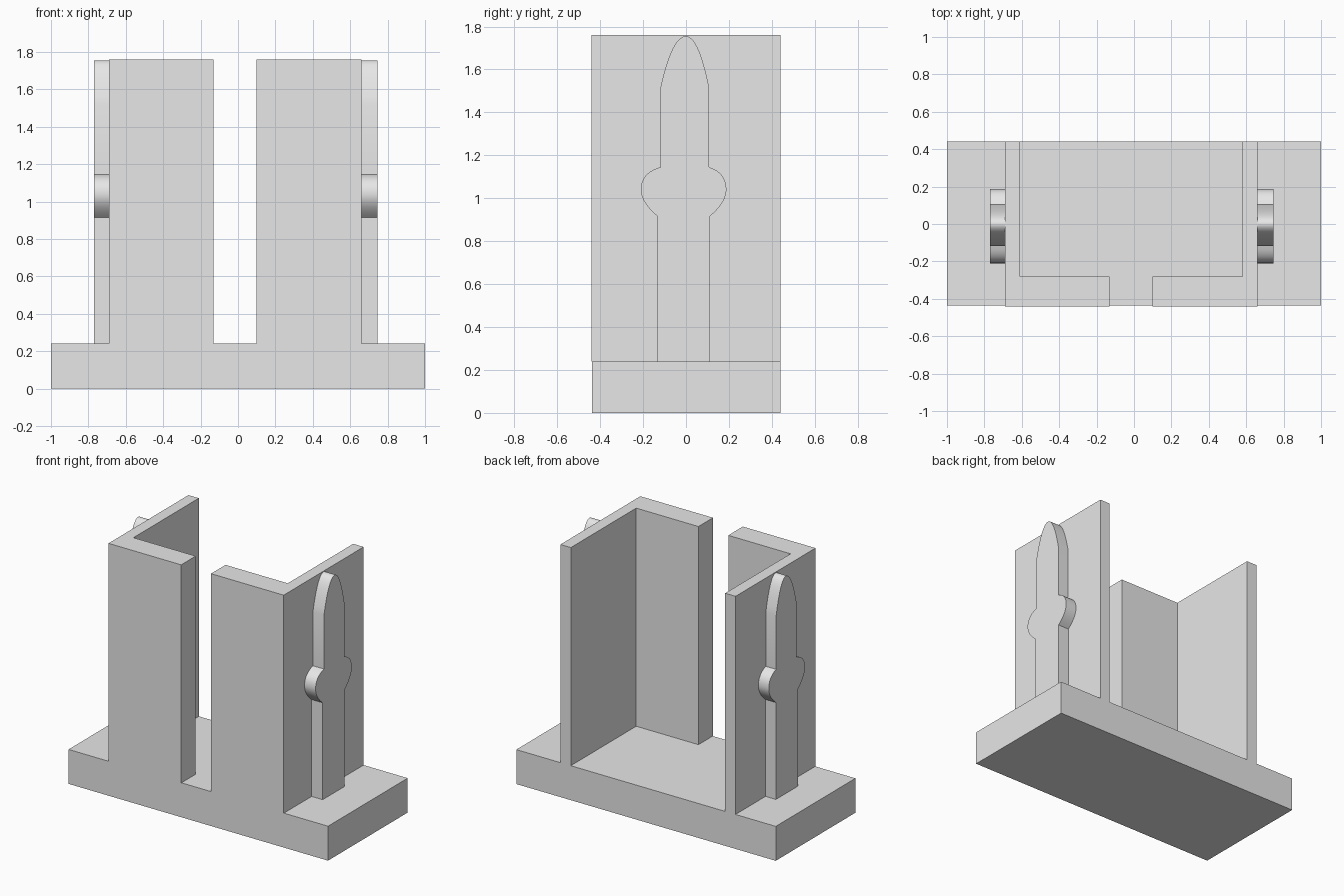
import bpy
import bmesh
from math import radians
from mathutils import Vector

cube = bpy.data.objects.get("Cube")
if cube:
    bpy.data.objects.remove(cube, do_unlink=True)

grey = bpy.data.materials.new("plain grey")
grey.use_nodes = True
COLOUR = (0.8, 0.8, 0.8, 1)
grey.diffuse_color = COLOUR
grey.node_tree.nodes["Principled BSDF"].inputs["Base Color"].default_value = COLOUR

BASE_TOP, WALL_TOP = 0.24, 1.76
FRONT, BACK = -0.44, 0.44


def prism(name, outline, offset):
    """Extrude a closed outline of 3D points along an offset."""
    bm = bmesh.new()
    face = bm.faces.new([bm.verts.new(p) for p in outline])
    result = bmesh.ops.extrude_face_region(bm, geom=[face], use_keep_orig=True)
    moved = [v for v in result["geom"] if isinstance(v, bmesh.types.BMVert)]
    bmesh.ops.translate(bm, verts=moved, vec=offset)
    bmesh.ops.recalc_face_normals(bm, faces=bm.faces[:])
    mesh = bpy.data.meshes.new(name)
    bm.to_mesh(mesh)
    bm.free()
    mesh.materials.append(grey)
    obj = bpy.data.objects.new(name, mesh)
    bpy.context.collection.objects.link(obj)
    return obj


def bend(a, control, b, steps=10):
    """Points on a quadratic curve from a to b."""
    a, control, b = Vector(a), Vector(control), Vector(b)
    return [a * (1 - t) ** 2 + control * 2 * t * (1 - t) + b * t * t
            for t in (i / steps for i in range(steps + 1))]


def plate_side(foot, neck, bulge):
    """One edge of the side plate from its foot to its pointed top."""
    return ([Vector((foot, BASE_TOP))]
            + bend((foot, 0.915), (bulge, 0.98), (bulge, 1.04))
            + bend((bulge, 1.04), (bulge, 1.12), (neck, 1.145))[1:]
            + bend((neck, 1.52), (neck * 0.55, 1.755), (0, 1.755)))


# Base slab
prism("base", [(-1, FRONT + 0.003, 0), (1, FRONT + 0.003, 0), (1, BACK, 0), (-1, BACK, 0)],
      (0, 0, BASE_TOP))

# Angled walls: a thin side with a thick front flange
for name, outer, inner, flange_end in (("left_wall", 0.66, 0.58, 0.10),
                                       ("right_wall", -0.69, -0.61, -0.13)):
    plan = [(outer, FRONT), (flange_end, FRONT), (flange_end, -0.28),
            (inner, -0.28), (inner, BACK), (outer, BACK)]
    prism(name, [(x, y, BASE_TOP) for x, y in plan], (0, 0, WALL_TOP - BASE_TOP))

# Raised plates on the outer sides
profile = plate_side(0.11, 0.107, 0.188) + plate_side(-0.132, -0.118, -0.21)[-2::-1]
for name, x, depth in (("left_plate", 0.66, 0.085), ("right_plate", -0.69, -0.08)):
    plate = prism(name, [(x, y, z) for y, z in profile], (depth, 0, 0))
    bpy.ops.object.select_all(action="DESELECT")
    plate.select_set(True)
    bpy.context.view_layer.objects.active = plate
    bpy.ops.object.shade_smooth_by_angle(angle=radians(25))
